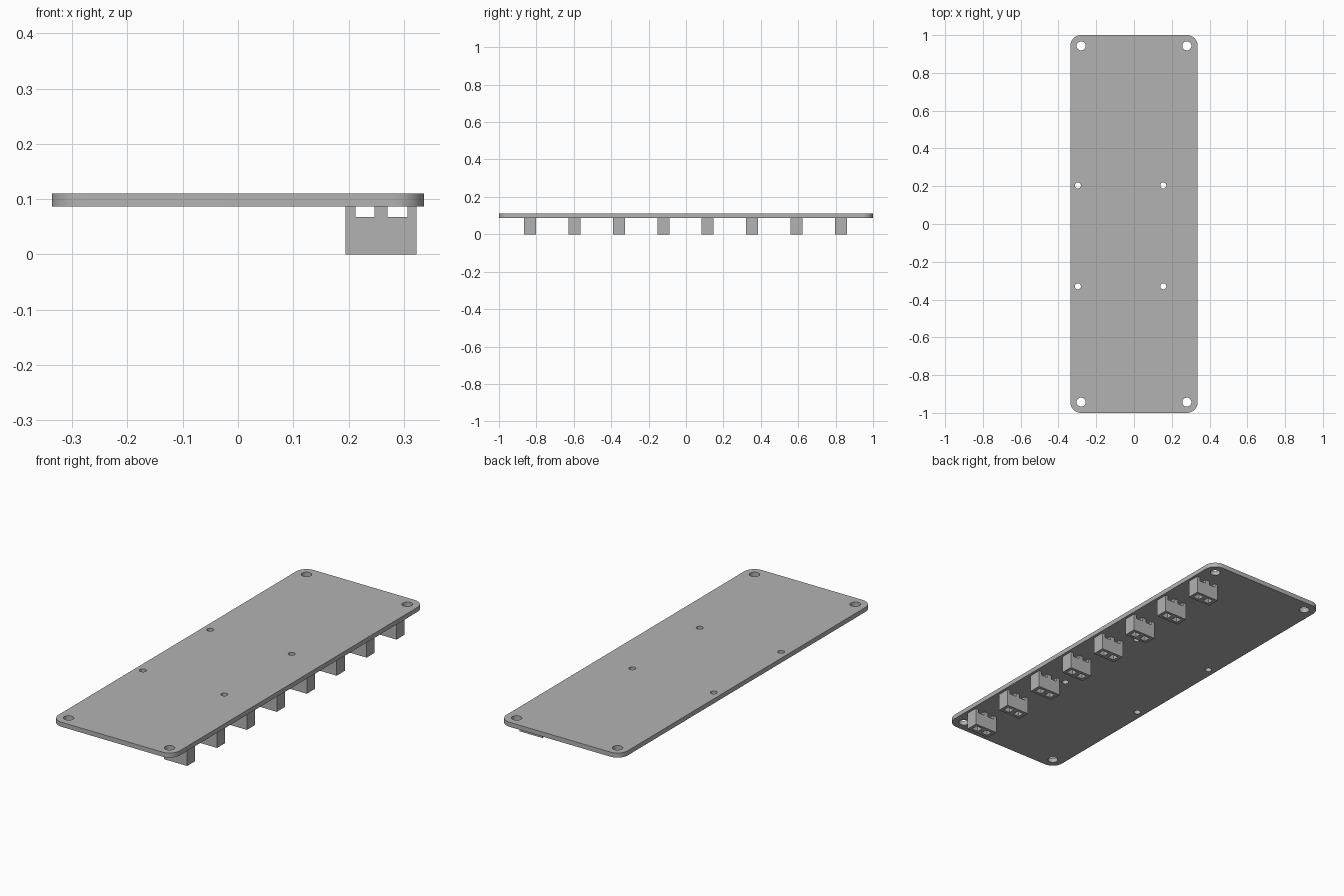
import bpy, bmesh, math
from mathutils import Matrix, Vector

if "Cube" in bpy.data.objects:
    bpy.data.objects.remove(bpy.data.objects["Cube"], do_unlink=True)

HALF_X, HALF_Y = 0.337, 1.0
PLATE_LOW, PLATE_TOP = 0.087, 0.11
CORNER = 0.057

grey = bpy.data.materials.new("plain_grey")
grey.use_nodes = True
colour = (0.45, 0.45, 0.45, 1)
grey.diffuse_color = colour
grey.node_tree.nodes["Principled BSDF"].inputs["Base Color"].default_value = colour


def add_box(bm, low, high):
    low, high = Vector(low), Vector(high)
    matrix = Matrix.Translation((low + high) / 2) @ Matrix.Diagonal((*(high - low), 1))
    return bmesh.ops.create_cube(bm, size=1, matrix=matrix)["verts"]


def make_object(name, bm):
    mesh = bpy.data.meshes.new(name)
    bm.to_mesh(mesh)
    bm.free()
    mesh.materials.append(grey)
    obj = bpy.data.objects.new(name, mesh)
    bpy.context.collection.objects.link(obj)
    return obj


def activate(obj):
    bpy.ops.object.select_all(action="DESELECT")
    obj.select_set(True)
    bpy.context.view_layer.objects.active = obj


def cut(obj, cutter_bm):
    cutter = make_object("cutter", cutter_bm)
    cutter.hide_render = True
    mod = obj.modifiers.new("holes", "BOOLEAN")
    mod.operation = "DIFFERENCE"
    mod.solver = "EXACT"
    mod.object = cutter
    activate(obj)
    bpy.ops.object.modifier_apply(modifier=mod.name)
    bpy.data.objects.remove(cutter, do_unlink=True)


# Board with rounded corners
bm = bmesh.new()
add_box(bm, (-HALF_X, -HALF_Y, PLATE_LOW), (HALF_X, HALF_Y, PLATE_TOP))
uprights = [e for e in bm.edges if abs(e.verts[0].co.z - e.verts[1].co.z) > 0.01]
bmesh.ops.bevel(bm, geom=uprights, offset=CORNER, segments=10, profile=0.5, affect="EDGES")
board = make_object("board", bm)

# Corner mounting holes and four smaller inner holes
holes = [(x, y, 0.024) for x in (-0.28, 0.28) for y in (-0.943, 0.943)]
holes += [(x, y, 0.016) for x in (-0.297, 0.155) for y in (-0.33, 0.204)]
bm = bmesh.new()
for x, y, r in holes:
    bmesh.ops.create_cone(bm, cap_ends=True, segments=32, radius1=r, radius2=r, depth=0.1,
                          matrix=Matrix.Translation((x, y, PLATE_TOP)))
cut(board, bm)
activate(board)
bpy.ops.object.shade_smooth_by_angle(angle=math.radians(30))

# Two-way connector under the board, notched against it and open below
bm = bmesh.new()
add_box(bm, (0.195, -0.032, 0), (0.323, 0.032, PLATE_LOW))
connector = make_object("connector_1", bm)
bm = bmesh.new()
for low, high in ((0.213, 0.247), (0.271, 0.307)):
    add_box(bm, (low, -0.1, 0.068), (high, 0.1, 0.12))
    add_box(bm, (low, -0.017, -0.02), (high, 0.017, 0.04))
cut(connector, bm)

# Row of eight connectors sharing one mesh
for i in range(8):
    part = connector if i == 0 else connector.copy()
    part.name = f"connector_{i + 1}"
    part.location.y = -0.833 + i * 0.2373
    if i:
        bpy.context.collection.objects.link(part)
